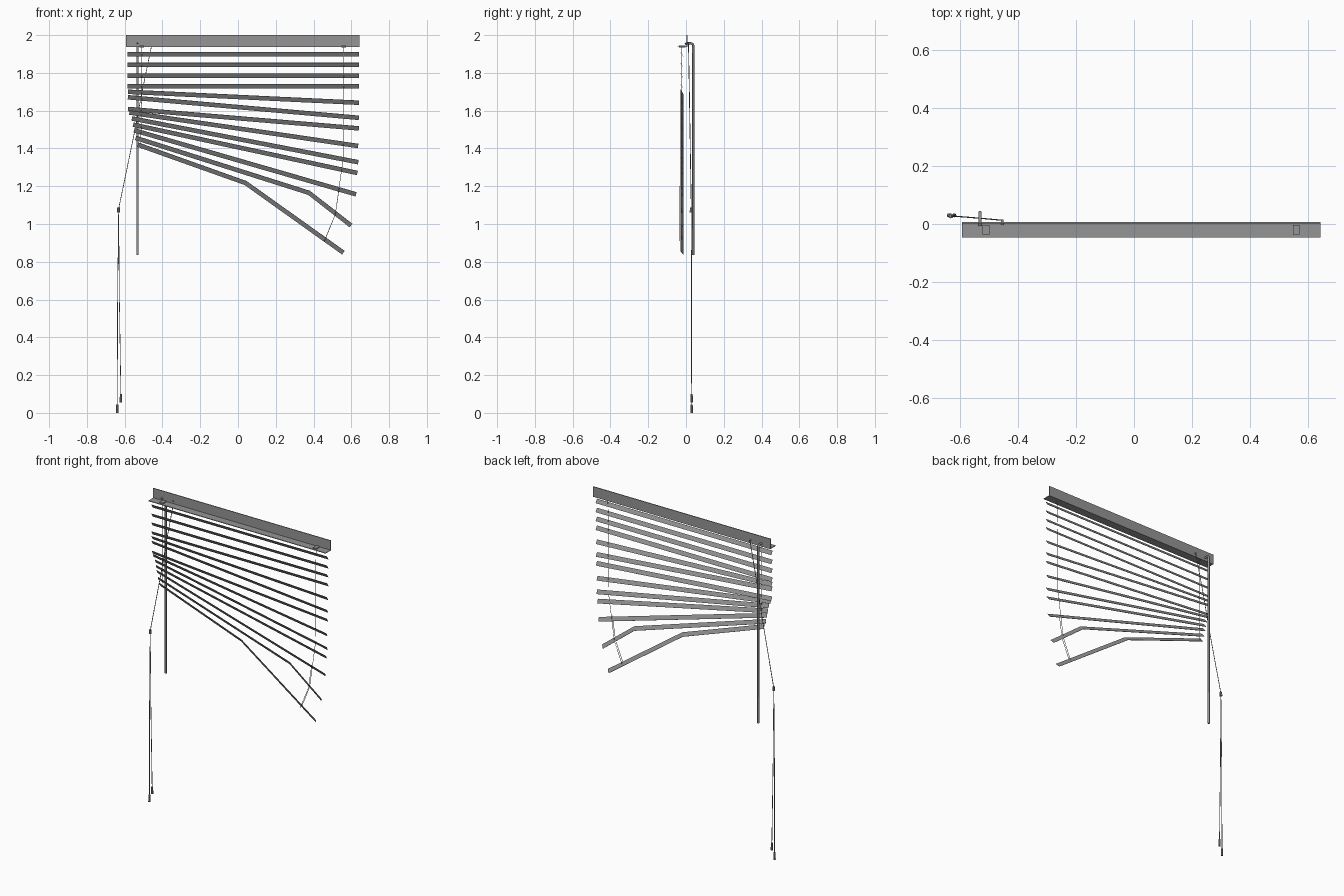
import bpy, bmesh
from mathutils import Vector

old = bpy.data.objects.get("Cube")
if old:
    bpy.data.objects.remove(old, do_unlink=True)

grey = bpy.data.materials.new("mid_grey")
grey.use_nodes = True
colour = (0.3, 0.3, 0.3, 1)
grey.diffuse_color = colour
grey.node_tree.nodes["Principled BSDF"].inputs["Base Color"].default_value = colour


def add_object(name, bm):
    bmesh.ops.recalc_face_normals(bm, faces=bm.faces)
    mesh = bpy.data.meshes.new(name)
    bm.to_mesh(mesh)
    bm.free()
    mesh.materials.append(grey)
    obj = bpy.data.objects.new(name, mesh)
    bpy.context.collection.objects.link(obj)
    return obj


def box(name, low, high):
    low, high = Vector(low), Vector(high)
    bm = bmesh.new()
    bmesh.ops.create_cube(bm, size=1)
    for v in bm.verts:
        v.co = (low + high) / 2 + v.co * (high - low)
    return add_object(name, bm)


def tube(name, points, radius, sides=6):
    """Sweep a round section along a path."""
    pts = [Vector(p) for p in points]
    bm = bmesh.new()
    rings = []
    for i, p in enumerate(pts):
        along = (pts[min(i + 1, len(pts) - 1)] - pts[max(i - 1, 0)]).normalized()
        side = Vector((1, 0, 0))
        side = (side - along * side.dot(along)).normalized()
        other = along.cross(side)
        ring = bmesh.ops.create_circle(bm, segments=sides, radius=radius)["verts"]
        for v in ring:
            v.co = p + side * v.co.x + other * v.co.y
        rings.append(ring)
    for a, b in zip(rings, rings[1:]):
        for k in range(sides):
            n = (k + 1) % sides
            bm.faces.new((a[k], a[n], b[n], b[k]))
    bm.faces.new(rings[0])
    bm.faces.new(rings[-1])
    obj = add_object(name, bm)
    for poly in obj.data.polygons:
        poly.use_smooth = len(poly.vertices) == 4
    return obj


def cone(name, top, bottom, r_top, r_bottom):
    """Upright tapered piece with closed ends."""
    bm = bmesh.new()
    bmesh.ops.create_cone(bm, cap_ends=True, segments=8, radius1=r_bottom,
                          radius2=r_top, depth=top[2] - bottom[2])
    bmesh.ops.translate(bm, verts=bm.verts, vec=(Vector(top) + Vector(bottom)) / 2)
    return add_object(name, bm)


def slat(name, path):
    """Thin strip whose top edge leans to the front."""
    bm = bmesh.new()
    rows = []
    for i, (x, z) in enumerate(path):
        a, b = path[max(i - 1, 0)], path[min(i + 1, len(path) - 1)]
        d = Vector((b[0] - a[0], 0, b[1] - a[1])).normalized()
        up = Vector((-d.z, 0, d.x)) * 0.0115
        lean = Vector((0, -0.007, 0))
        c = Vector((x, -0.022, z))
        rows.append((bm.verts.new(c + up + lean), bm.verts.new(c - up - lean)))
    for p, q in zip(rows, rows[1:]):
        bm.faces.new((p[0], p[1], q[1], q[0]))
    obj = add_object(name, bm)
    solid = obj.modifiers.new("thickness", "SOLIDIFY")
    solid.thickness = 0.0016
    solid.offset = 0


# Headrail: L section, upright plate and bottom flange
box("headrail_plate", (-0.593, 0.002, 1.936), (0.643, 0.007, 2.0))
box("headrail_flange", (-0.593, -0.046, 1.936), (0.643, 0.002, 1.94))

# Slats: left x, left z, right x, right z
ends = [(-.584, 1.899, .641, 1.899), (-.584, 1.842, .641, 1.842),
        (-.584, 1.786, .641, 1.786), (-.584, 1.730, .641, 1.730),
        (-.583, 1.700, .64, 1.642), (-.583, 1.671, .64, 1.562),
        (-.582, 1.609, .64, 1.506), (-.575, 1.590, .636, 1.413),
        (-.562, 1.559, .637, 1.327), (-.555, 1.526, .632, 1.270),
        (-.55, 1.496, .625, 1.157), (-.542, 1.456, .598, .992),
        (-.53, 1.420, .558, .848)]
bends = {11: (.376, 1.165), 12: (.04, 1.217)}
for i, (lx, lz, rx, rz) in enumerate(ends):
    path = [(lx, lz), (rx, rz)]
    if i in bends:
        path.insert(1, bends[i])
    slat(f"slat_{i + 1}", path)

# Cord cradles on the flange
for side, x in (("right", -.51), ("left", .56)):
    box(f"{side}_cradle", (x - .012, -.037, 1.935), (x + .012, -.003, 1.946))

# Ladder cords through the slats, with a loose second strand at the low end
strands = {"right_ladder": (-.022, [(-.51, 1.94), (-.511, 1.6), (-.515, 1.415)]),
           "left_ladder": (-.022, [(.56, 1.94), (.556, 1.34), (.515, 1.05), (.458, .91)]),
           "left_ladder_strand": (-.033, [(.537, 1.2), (.515, 1.05), (.457, .91)])}
for name, (y, path) in strands.items():
    tube(name, [(x, y, z) for x, z in path], .0014, 5)

# Tilt wand with its hook through the plate
tube("tilt_wand", [(-.531, .039, 1.945), (-.531, .039, .836)], .0063)
tube("wand_hook", [(-.531, -.005, 1.952), (-.531, .006, 1.956), (-.531, .028, 1.956),
                   (-.531, .037, 1.952), (-.531, .039, 1.94)], .0063)

# Lift cord, connector, pull cords and tassels
tube("cord_guide", [(-.455, -.003, 1.955), (-.455, .016, 1.955)], .005)
tube("lift_cord", [(-.455, .013, 1.957), (-.51, .018, 1.69),
                   (-.545, .021, 1.5), (-.632, .028, 1.08)], .002)
cone("cord_connector", (-.632, .028, 1.087), (-.632, .028, 1.062), .0075, .0085)
for name, x, z in (("long", -.639, 0), ("short", -.62, .055)):
    tube(f"{name}_pull_cord", [(-.632, .028, 1.07), ((x - .636) / 2, .029, .6),
                               (x, .03, z + .04)], .002)
    cone(f"{name}_tassel", (x, .03, z + .045), (x, .03, z), .0055, .007)
